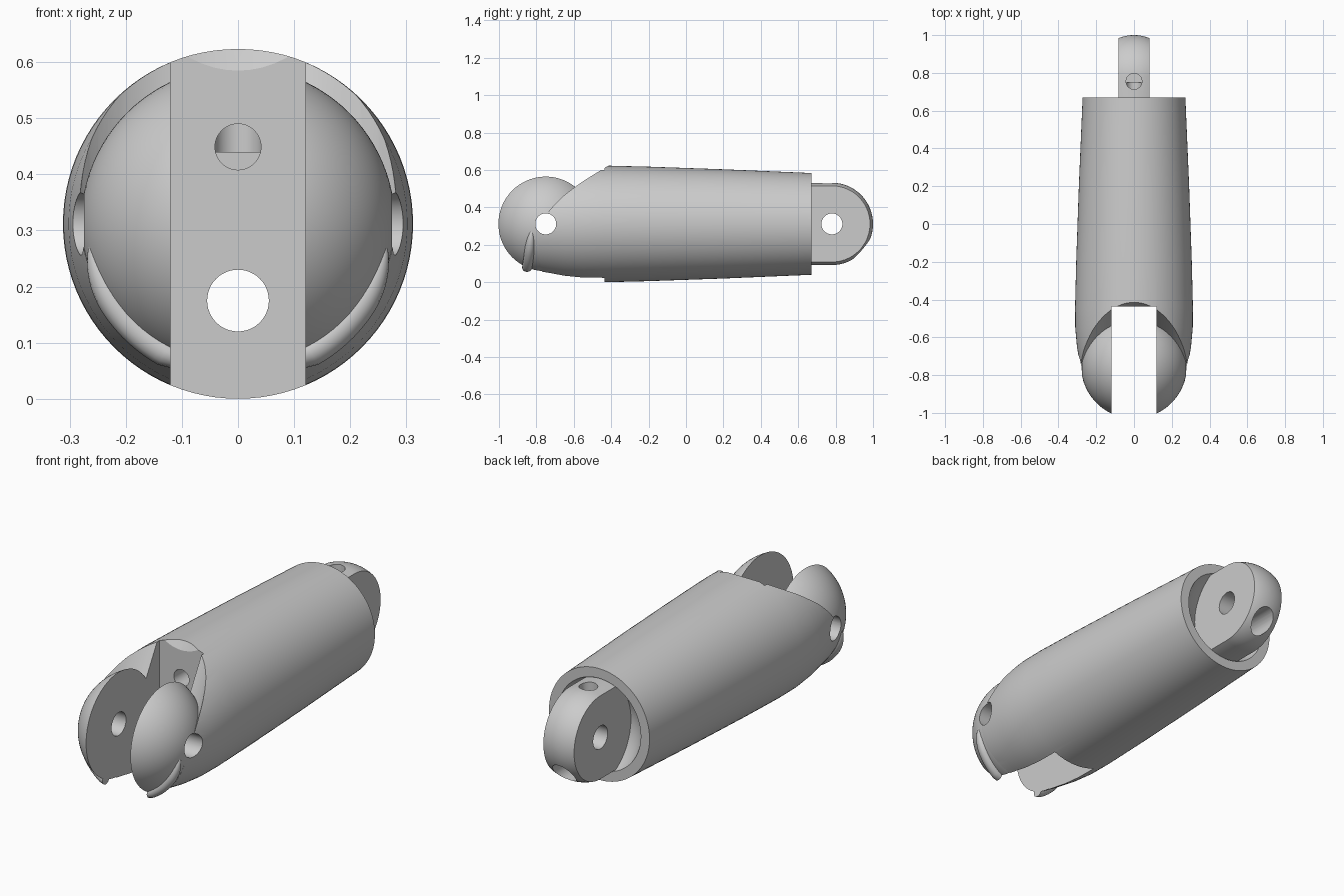
import bpy, bmesh, math
from mathutils import Matrix, Vector

cube = bpy.data.objects.get("Cube")
if cube:
    bpy.data.objects.remove(cube, do_unlink=True)

AXIS_Z = 0.312        # height of the long axis
FRONT_Y, REAR_Y = -0.75, 0.78   # hinge pin positions
SLOT, TONGUE = 0.12, 0.083      # half widths

grey = bpy.data.materials.new("plain_grey")
grey.use_nodes = True
grey.diffuse_color = (0.6, 0.6, 0.6, 1)
grey.node_tree.nodes["Principled BSDF"].inputs["Base Color"].default_value = (0.6, 0.6, 0.6, 1)


def finish(name, bm):
    bmesh.ops.recalc_face_normals(bm, faces=bm.faces)
    mesh = bpy.data.meshes.new(name)
    bm.to_mesh(mesh)
    bm.free()
    mesh.materials.append(grey)
    obj = bpy.data.objects.new(name, mesh)
    bpy.context.collection.objects.link(obj)
    return obj


def revolve(name, profile, steps=96):
    """Solid turned about the long axis from (y, radius) points."""
    bm = bmesh.new()
    rings = []
    for y, r in profile:
        angles = [math.tau * i / steps for i in range(steps)]
        rings.append([bm.verts.new((r * math.cos(a), y, AXIS_Z + r * math.sin(a))) for a in angles])
    for a, b in zip(rings, rings[1:]):
        for i in range(steps):
            j = (i + 1) % steps
            bm.faces.new((a[i], a[j], b[j], b[i]))
    bm.faces.new(rings[0])
    bm.faces.new(rings[-1])
    return finish(name, bm)


def cylinder(name, center, direction, radius, length, sides=48):
    turn = Vector((0, 0, 1)).rotation_difference(Vector(direction)).to_matrix().to_4x4()
    bm = bmesh.new()
    bmesh.ops.create_cone(bm, cap_ends=True, segments=sides, radius1=radius, radius2=radius,
                          depth=length, matrix=Matrix.Translation(center) @ turn)
    return finish(name, bm)


def sphere(name, y, radius):
    bm = bmesh.new()
    place = Matrix.Translation((0, y, AXIS_Z)) @ Matrix.Rotation(math.pi / 2, 4, 'Y')
    bmesh.ops.create_uvsphere(bm, u_segments=72, v_segments=48, radius=radius, matrix=place)
    return finish(name, bm)


def box(name, half_width, y0, y1):
    bm = bmesh.new()
    place = Matrix.Translation((0, (y0 + y1) / 2, AXIS_Z)) @ Matrix.Diagonal((2 * half_width, y1 - y0, 2, 1))
    bmesh.ops.create_cube(bm, size=1, matrix=place)
    return finish(name, bm)


def combine(target, other, operation):
    """Apply a boolean and discard the helper."""
    mod = target.modifiers.new("cut", 'BOOLEAN')
    mod.operation, mod.solver, mod.object = operation, 'EXACT', other
    bpy.context.view_layer.objects.active = target
    bpy.ops.object.modifier_apply(modifier=mod.name)
    bpy.data.objects.remove(other, do_unlink=True)


# Tapered barrel, rounded toward the front
body = revolve("finger_segment", [
    (0.67, 0.272), (0.2, 0.292), (-0.2, 0.306), (-0.44, 0.312), (-0.55, 0.311),
    (-0.65, 0.302), (-0.72, 0.29), (-0.78, 0.2805), (-0.83, 0.268), (-0.87, 0.25)])

# Curved relief over the front knuckle
lean = Vector((0, 0.5, 0.866))
start = Vector((0, FRONT_Y - 0.171, AXIS_Z + 0.0985))
combine(body, cylinder("relief_cutter", start + lean * 0.6, lean, 0.332, 1.7, 96), 'DIFFERENCE')

# Ball knuckle split by the slot
combine(body, sphere("knuckle", FRONT_Y, 0.28), 'UNION')
combine(body, box("slot_cutter", SLOT, -1.5, -0.437), 'DIFFERENCE')

# Rear socket with a round-ended hinge tongue
combine(body, sphere("socket_cutter", REAR_Y, 0.25), 'DIFFERENCE')
R = 0.22
arc = [(REAR_Y + R * math.sin(t), R * math.cos(t)) for t in
       (math.pi / 2 * i / 20 for i in range(20))]
tongue = revolve("hinge_tongue", [(0.45, R)] + arc + [(REAR_Y + R, 0.003)])
combine(tongue, box("tongue_slab", TONGUE, 0, 1.5), 'INTERSECT')
combine(body, tongue, 'UNION')

# Hinge pin holes, through cord hole and bent upper cord hole
for y in (FRONT_Y, REAR_Y):
    combine(body, cylinder("pin_hole", (0, y, AXIS_Z), (1, 0, 0), 0.056, 2), 'DIFFERENCE')
combine(body, cylinder("lower_cord_hole", (0, 0, 0.175), (0, 1, 0), 0.055, 3), 'DIFFERENCE')
upper = cylinder("upper_cord_hole", (0, 0.125, 0.449), (0, 1, 0), 0.041, 1.25)
combine(upper, cylinder("cord_exit", (0, 0.755, 0.6), (0, 0, 1), 0.042, 0.32), 'UNION')
combine(body, upper, 'DIFFERENCE')

# Raised lips hugging the lower front of each knuckle half
parts = [body]
for side, label in ((1, "left"), (-1, "right")):
    bm = bmesh.new()
    rings, ring_r = [], 0.262
    for i in range(25):
        t = i / 24
        a = 0.12 + t * (math.acos(SLOT / ring_r) - 0.12)
        tube = 0.027 * max(0.05, math.sin(min(1, t * 2) * math.pi / 2)) ** 0.6
        ring = []
        for k in range(16):
            b = math.tau * k / 16
            r = ring_r + tube * math.cos(b)
            x = max(SLOT, r * math.cos(a)) if i < 24 else SLOT
            ring.append(bm.verts.new((side * x, -0.825 - 0.025 * t + tube * math.sin(b),
                                      AXIS_Z - r * math.sin(a))))
        rings.append(ring)
    for p, q in zip(rings, rings[1:]):
        for k in range(16):
            m = (k + 1) % 16
            bm.faces.new((p[k], p[m], q[m], q[k]))
    bm.faces.new(rings[0])
    bm.faces.new(rings[-1])
    parts.append(finish(label + "_knuckle_lip", bm))

bpy.ops.object.select_all(action='DESELECT')
for obj in parts:
    obj.select_set(True)
bpy.context.view_layer.objects.active = body
bpy.ops.object.shade_smooth_by_angle(angle=math.radians(30))
